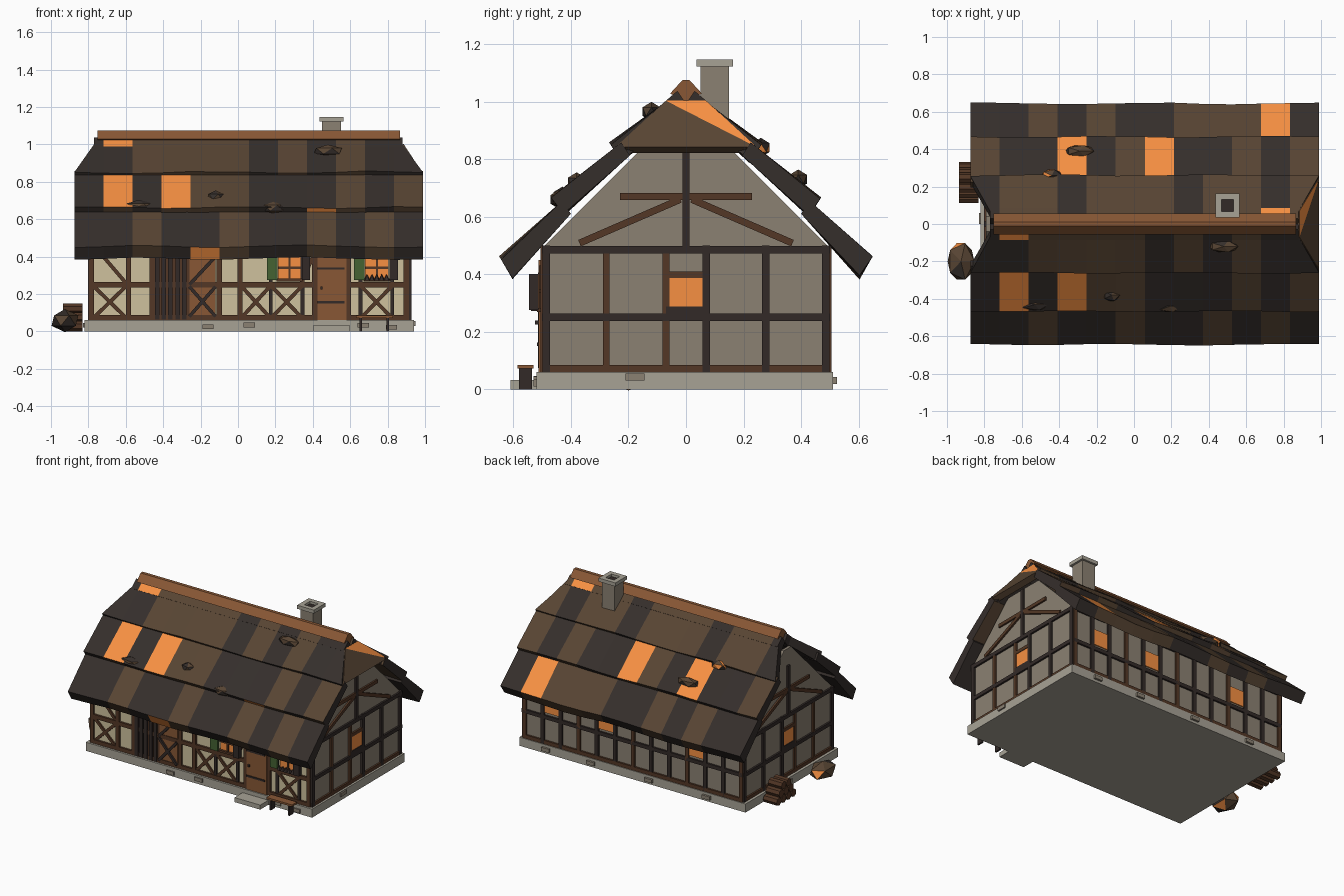
import bpy, bmesh, math, random
from mathutils import Vector, Matrix

if "Cube" in bpy.data.objects:
    bpy.data.objects.remove(bpy.data.objects["Cube"])
random.seed(4)

def material(name, r, g, b):
    m = bpy.data.materials.new(name)
    m.diffuse_color = [(c / 255) ** 2.2 for c in (r, g, b)] + [1]
    m.use_nodes = True
    m.node_tree.nodes["Principled BSDF"].inputs["Base Color"].default_value = m.diffuse_color
    return m

DARK = material("dark_timber", 54, 46, 44)
BROWN = material("brown_timber", 84, 58, 42)
DOOR = material("door_wood", 135, 88, 56)
CREAM = material("cream_plaster", 205, 192, 156)
STONE = material("stone_plaster", 138, 128, 114)
PLINTH = material("plinth_stone", 166, 161, 148)
GLOW = material("orange", 247, 143, 68)
GREEN = material("green_paint", 70, 98, 54)
TILE_D = material("dark_tile", 56, 50, 47)
TILE_B = material("brown_tile", 88, 70, 54)

def finish(name, bm, *mats):
    bmesh.ops.recalc_face_normals(bm, faces=bm.faces)
    me = bpy.data.meshes.new(name)
    bm.to_mesh(me)
    bm.free()
    for m in mats:
        me.materials.append(m)
    ob = bpy.data.objects.new(name, me)
    bpy.context.collection.objects.link(ob)
    return ob

def boxes(name, mat, *specs):
    """Each spec: x0, x1, y0, y1, z0, z1"""
    bm = bmesh.new()
    for x0, x1, y0, y1, z0, z1 in specs:
        M = Matrix.Translation(((x0 + x1) / 2, (y0 + y1) / 2, (z0 + z1) / 2))
        bmesh.ops.create_cube(bm, size=1, matrix=M @ Matrix.Diagonal((x1 - x0, y1 - y0, z1 - z0, 1)))
    return finish(name, bm, mat)

def beams(name, mat, pairs, w=0.026):
    """Square timbers from point to point"""
    bm = bmesh.new()
    for p, q in pairs:
        p, q = Vector(p), Vector(q)
        R = (q - p).to_track_quat('X', 'Z').to_matrix().to_4x4()
        M = Matrix.Translation((p + q) / 2) @ R @ Matrix.Diagonal(((q - p).length, w, w, 1))
        bmesh.ops.create_cube(bm, size=1, matrix=M)
    return finish(name, bm, mat)

def prism(name, mat, pts, x0, x1):
    """Extrude a y,z outline along x"""
    bm = bmesh.new()
    a, b = [[bm.verts.new((x, y, z)) for y, z in pts] for x in (x0, x1)]
    bm.faces.new(a)
    bm.faces.new(b)
    for i in range(len(pts)):
        j = (i + 1) % len(pts)
        bm.faces.new((a[i], a[j], b[j], b[i]))
    return finish(name, bm, mat)

XL, XR, YW = -0.79, 0.915, 0.492
# Plinth with protruding stones, walls, gables
boxes("plinth", PLINTH, (-0.82, 0.94, -0.52, 0.51, 0, 0.06))
boxes("plinth_stones", STONE,
      *[(x, x + 0.06, -0.53, -0.5, z, z + 0.025) for x, z in ((-0.19, 0.012), (0.03, 0.022), (0.64, 0.02), (0.79, 0.01))],
      *[(x, x + 0.06, 0.49, 0.525, 0.018, 0.043) for x in (-0.55, -0.1, 0.35, 0.7)],
      (0.92, 0.95, -0.21, -0.145, 0.03, 0.055), (-0.83, -0.8, 0.0, 0.06, 0.02, 0.045))
boxes("walls", STONE, (XL, XR, -YW + 0.01, YW, 0.06, 0.49))
boxes("front_wall", CREAM, (XL, XR, -YW, -YW + 0.02, 0.06, 0.49))
for name, x, top in (("right_gable", XR - 0.02, 0.84), ("left_gable", XL, 0.95)):
    prism(name, STONE, [(-0.5, 0.49), (0.5, 0.49), (0.99 - top, top), (top - 0.99, top)], x, x + 0.02)

# End wall framing, same on both ends
for side, x in (("right", XR), ("left", XL)):
    P = lambda y, z: (x, y, z)
    beams(side + "_dark_frame", DARK,
          [(P(y, 0.06), P(y, 0.5)) for y in (-0.485, 0.07, 0.277, 0.485)]
          + [(P(-0.5, z), P(0.5, z)) for z in (0.25, 0.485)]
          + [(P(0, 0.49), P(0, 0.835)), (P(-0.07, 0.275), P(0.07, 0.275))])
    beams(side + "_brown_frame", BROWN,
          [(P(y, 0.06), P(y, 0.49)) for y in (-0.277, -0.07)]
          + [(P(-0.49, 0.073), P(0.49, 0.073)), (P(-0.23, 0.67), P(0.23, 0.67)),
             (P(-0.07, 0.398), P(0.07, 0.398)),
             (P(-0.37, 0.508), P(-0.02, 0.66)), (P(0.37, 0.508), P(0.02, 0.66))], 0.024)
    boxes(side + "_window", GLOW, (x - 0.008, x + 0.008, -0.057, 0.057, 0.285, 0.39))

# Back framing and windows
B = lambda x, z: (x, YW, z)
n = 13
posts = [XL + 0.01 + (XR - XL - 0.02) * i / (n - 1) for i in range(n)]
beams("back_dark_frame", DARK, [(B(p, 0.06), B(p, 0.49)) for i, p in enumerate(posts) if i % 3]
      + [(B(XL, z), B(XR, z)) for z in (0.25, 0.485)])
beams("back_brown_frame", BROWN, [(B(p, 0.06), B(p, 0.49)) for p in posts[::3]] + [(B(XL, 0.073), B(XR, 0.073))])
boxes("back_windows", GLOW, *[(x - 0.057, x + 0.057, YW - 0.01, YW + 0.008, 0.28, 0.39) for x in
                              [(posts[i] + posts[i + 1]) / 2 for i in (2, 7, 10)]])

# Front framing
F = lambda x, z: (x, -YW, z)
def cross(x0, x1, z0=0.075, z1=0.24):
    return [(F(x0, z0), F(x1, z1)), (F(x0, z1), F(x1, z0))]
beams("front_brown_frame", BROWN,
      [(F(x, 0.06), F(x, 0.49)) for x in (-0.785, -0.585, -0.46, -0.1, 0.01, 0.41, 0.59, 0.9)]
      + [(F(XL, z), F(0.41, z)) for z in (0.073, 0.25)] + [(F(0.6, z), F(XR, z)) for z in (0.073, 0.25)]
      + [(F(XL, 0.485), F(XR, 0.485))], 0.028)
beams("front_braces", BROWN, cross(-0.77, -0.6) + cross(0.02, 0.17) + cross(0.18, 0.34) + cross(0.66, 0.82)
      + [(F(-0.72, 0.4), F(-0.6, 0.26)), (F(0.34, 0.26), F(0.4, 0.4))], 0.02)
beams("front_dark_posts", DARK, [(F(x, 0.06), F(x, 0.49)) for x in (0.175, 0.345, 0.655, 0.825)], 0.02)

# Barn gate with slats, brown panel, house door with straps and step
boxes("barn_gate", BROWN, (-0.45, -0.26, -0.502, -0.49, 0.065, 0.45))
boxes("barn_gate_slats", DARK, *[(x, x + 0.025, -0.512, -0.495, 0.065, 0.45)
                                 for x in (-0.445, -0.41, -0.375, -0.335, -0.3)])
boxes("side_panel", DOOR, (-0.26, -0.12, -0.502, -0.49, 0.065, 0.45))
beams("side_panel_braces", DARK, [((a, -0.505, b), (c, -0.505, d)) for a, b, c, d in
                                  ((-0.26, 0.08, -0.12, 0.24), (-0.26, 0.24, -0.12, 0.08), (-0.26, 0.25, -0.12, 0.4))], 0.018)
boxes("house_door", DOOR, (0.425, 0.58, -0.512, -0.49, 0.06, 0.45))
boxes("door_straps", DARK, *[(0.425, 0.57, -0.518, -0.505, z, z + 0.012) for z in (0.15, 0.33)],
      (0.44, 0.452, -0.525, -0.505, 0.225, 0.24))
boxes("door_step", PLINTH, (0.40, 0.60, -0.61, -0.515, 0, 0.032))

# Front windows, bars and shutters
for i, (x0, x1) in enumerate(((0.215, 0.335), (0.68, 0.805))):
    boxes(f"front_window_{i}", GLOW, (x0, x1, -0.502, -0.49, 0.28, 0.43))
    boxes(f"window_bars_{i}", BROWN, ((x0 + x1) / 2 - 0.006, (x0 + x1) / 2 + 0.006, -0.51, -0.495, 0.28, 0.43),
          (x0, x1, -0.51, -0.495, 0.335, 0.347), (x0 - 0.01, x1 + 0.01, -0.518, -0.49, 0.268, 0.282))
    boxes(f"green_shutter_{i}", GREEN, (x0 - 0.06, x0 - 0.004, -0.53, -0.513, 0.275, 0.40))
    boxes(f"dark_shutter_{i}", DARK, (x1 + 0.006, x1 + 0.05, -0.545, -0.513, 0.275, 0.40))
bm = bmesh.new()
for i in range(5):
    bmesh.ops.create_cone(bm, segments=5, radius1=0.018, radius2=0, depth=0.035, cap_ends=True,
                          matrix=Matrix.Translation((0.69 + i * 0.026, -0.525, 0.29)))
finish("window_plants", bm, DARK)

# Bench
boxes("bench_seat", DOOR, (0.63, 0.83, -0.585, -0.53, 0.072, 0.085))
boxes("bench_legs", DARK, (0.65, 0.662, -0.58, -0.535, 0, 0.072), (0.795, 0.807, -0.58, -0.535, 0, 0.072))

# Roof courses: one slab per row with a colour per column
COLS, X0, X1 = 12, -0.875, 0.99
profile = [(0.645, 0.455, 0.43, 0.655), (0.467, 0.662, 0.225, 0.858), (0.262, 0.85, 0.07, 1.0), (0.085, 0.99, 0.03, 1.037)]
colours = {-1: ("DDBDDBDDBDBD", "DODOBBDDDBDB", "DDBBBBDBDBDD", "DOBBBBDBDBDD"),
           1: ("DDBDBDDBBBOD", "BDDODBODDBDB", "DBBDBBBDBBDB", "DBBDBBBDBBOB")}
for s in (-1, 1):
    for r, (yl, zl, yh, zh) in enumerate(profile):
        bm = bmesh.new()
        rings = []
        for c in range(COLS + 1):
            x = X0 + (X1 - X0) * c / COLS
            lo, hi = [(-0.77, 0.88) if z > 0.97 else (X0, X1) for z in (zl, zh)]
            xl, xh = min(max(x, lo[0]), lo[1]), min(max(x, hi[0]), hi[1])
            j = 0 if r == 3 else 0.006 * math.sin(c * 1.1 + r * 2 + s) + random.uniform(-0.003, 0.003)
            dz = 0.065 if r == 0 else 0.055
            pts = [(xl, yl + j * 0.6, zl + j), (xh, yh, zh), (xh, yh - 0.03, zh - 0.045), (xl, yl - 0.042, zl - dz + j)]
            rings.append([bm.verts.new((px, s * py, pz)) for px, py, pz in pts])
        for c in range(COLS):
            for k in range(4):
                f = bm.faces.new((rings[c][k], rings[c + 1][k], rings[c + 1][(k + 1) % 4], rings[c][(k + 1) % 4]))
                f.material_index = "DBO".index(colours[s][r][c])
                if k == 3 and (r, c, s) in ((0, 4, -1), (1, 8, -1)):
                    f.material_index = 2
                elif k > 1:
                    f.material_index = min(f.material_index, 1)
        bm.faces.new(rings[0])
        bm.faces.new(rings[-1])
        finish(f"{'front' if s < 0 else 'back'}_roof_course_{r}", bm, TILE_D, TILE_B, GLOW)

# Half hip on the right end, split along a diagonal
bm = bmesh.new()
hip = [(0.99, -0.245, 0.842), (0.99, 0.245, 0.842), (0.885, 0.07, 1.003), (0.885, -0.07, 1.003)]
out = [bm.verts.new(p) for p in hip]
inn = [bm.verts.new((x - 0.035, y, z - 0.02)) for x, y, z in hip]
bm.faces.new((out[0], out[1], out[3])).material_index = 0
bm.faces.new((out[1], out[2], out[3])).material_index = 1
bm.faces.new(inn)
for i in range(4):
    bm.faces.new((out[i], out[(i + 1) % 4], inn[(i + 1) % 4], inn[i]))
finish("right_half_hip", bm, TILE_B, GLOW)

# Ridge cap
prism("ridge_cap", DOOR, [(-0.055, 1.028), (-0.012, 1.075), (0.012, 1.075), (0.055, 1.028), (0, 1.0)], -0.75, 0.865)

# Chimney with open cap
boxes("chimney", STONE, (0.45, 0.55, 0.05, 0.15, 0.8, 1.125))
boxes("chimney_cap", PLINTH, (0.435, 0.565, 0.036, 0.068, 1.122, 1.147), (0.435, 0.565, 0.132, 0.164, 1.122, 1.147),
      (0.435, 0.468, 0.068, 0.132, 1.122, 1.147), (0.532, 0.565, 0.068, 0.132, 1.122, 1.147))
boxes("chimney_flue", DARK, (0.468, 0.532, 0.068, 0.132, 1.12, 1.13))

# Moss clumps on the roof and the bush beside the wall
def clump(name, loc, size, orange=0.0):
    bm = bmesh.new()
    bmesh.ops.create_icosphere(bm, subdivisions=1, radius=1,
                               matrix=Matrix.Translation(loc) @ Matrix.Diagonal((*size, 1)))
    for f in bm.faces:
        f.material_index = 2 if random.random() < orange else random.randint(0, 1)
    finish(name, bm, TILE_D, TILE_B, GLOW)

for i, (x, y, z, w) in enumerate(((-0.53, -0.43, 0.67, 0.085), (-0.12, -0.38, 0.72, 0.05), (0.19, -0.44, 0.66, 0.07),
                                  (0.48, -0.12, 0.965, 0.085), (-0.29, 0.39, 0.73, 0.085), (-0.44, 0.26, 0.84, 0.06))):
    clump(f"moss_{i}", (x, y, z), (w, 0.036, 0.034), 0.4 if i == 5 else 0)
clump("bush", (-0.925, -0.2, 0.058), (0.08, 0.115, 0.062), 0.25)

# Stacked logs by the left wall
bm = bmesh.new()
for row, count in enumerate((4, 3, 2)):
    for i in range(count):
        M = Matrix.Translation((-0.883, 0.22 + (i - (count - 1) / 2) * 0.055, 0.028 + row * 0.047))
        bmesh.ops.create_cone(bm, segments=7, radius1=0.028, radius2=0.028, depth=0.105, cap_ends=True,
                              matrix=M @ Matrix.Rotation(math.pi / 2, 4, 'Y'))
finish("log_pile", bm, BROWN)
